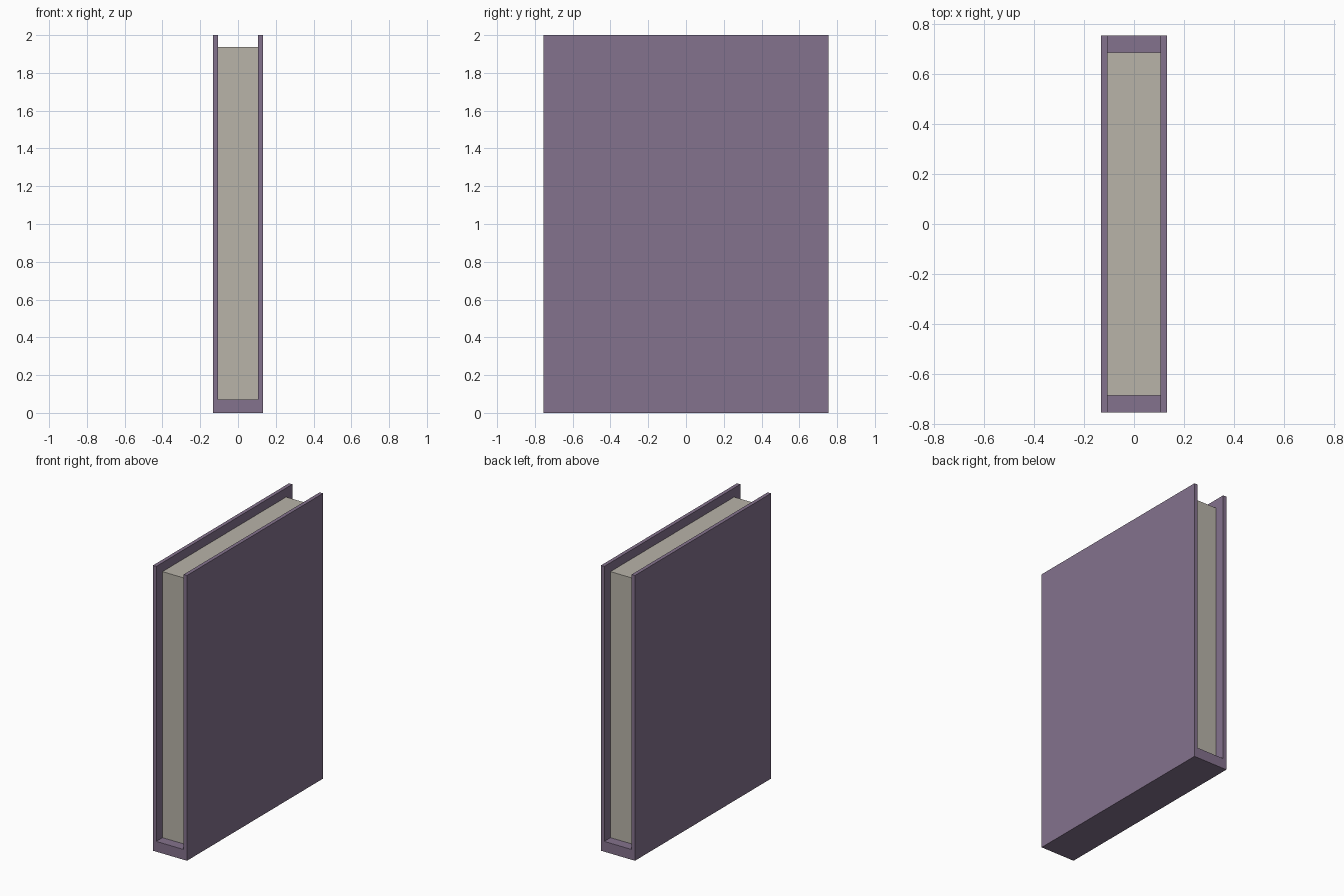
import bpy, bmesh

if "Cube" in bpy.data.objects:
    bpy.data.objects.remove(bpy.data.objects["Cube"])

W, D, H = 0.132, 0.754, 2.0      # half width, half depth, height of the cover
IN, SPINE = 0.106, 0.072         # half gap between boards, spine thickness


def material(name, rgb):
    m = bpy.data.materials.new(name)
    m.diffuse_color = (*rgb, 1)
    m.use_nodes = True
    m.node_tree.nodes["Principled BSDF"].inputs["Base Color"].default_value = m.diffuse_color
    return m


def extrude_profile(name, points, half_depth, mat):
    """Extrude a closed x/z profile along y, centred on y = 0."""
    bm = bmesh.new()
    face = bm.faces.new([bm.verts.new((x, -half_depth, z)) for x, z in points])
    out = bmesh.ops.extrude_face_region(bm, geom=[face])
    verts = [g for g in out["geom"] if isinstance(g, bmesh.types.BMVert)]
    bmesh.ops.translate(bm, verts=verts, vec=(0, 2 * half_depth, 0))
    bmesh.ops.recalc_face_normals(bm, faces=bm.faces)
    mesh = bpy.data.meshes.new(name)
    bm.to_mesh(mesh)
    bm.free()
    mesh.materials.append(mat)
    obj = bpy.data.objects.new(name, mesh)
    bpy.context.collection.objects.link(obj)
    return obj


purple = material("dusty purple", (0.231, 0.168, 0.266))
paper = material("paper grey", (0.479, 0.451, 0.397))

# U-shaped cover: two boards joined by the spine at the bottom
extrude_profile("book_cover", [(-W, 0), (W, 0), (W, H), (IN, H), (IN, SPINE),
                               (-IN, SPINE), (-IN, H), (-W, H)], D, purple)

# Page block set in from the cover's open edges
extrude_profile("page_block", [(-IN, SPINE), (IN, SPINE), (IN, 1.937), (-IN, 1.937)],
                0.685, paper)
